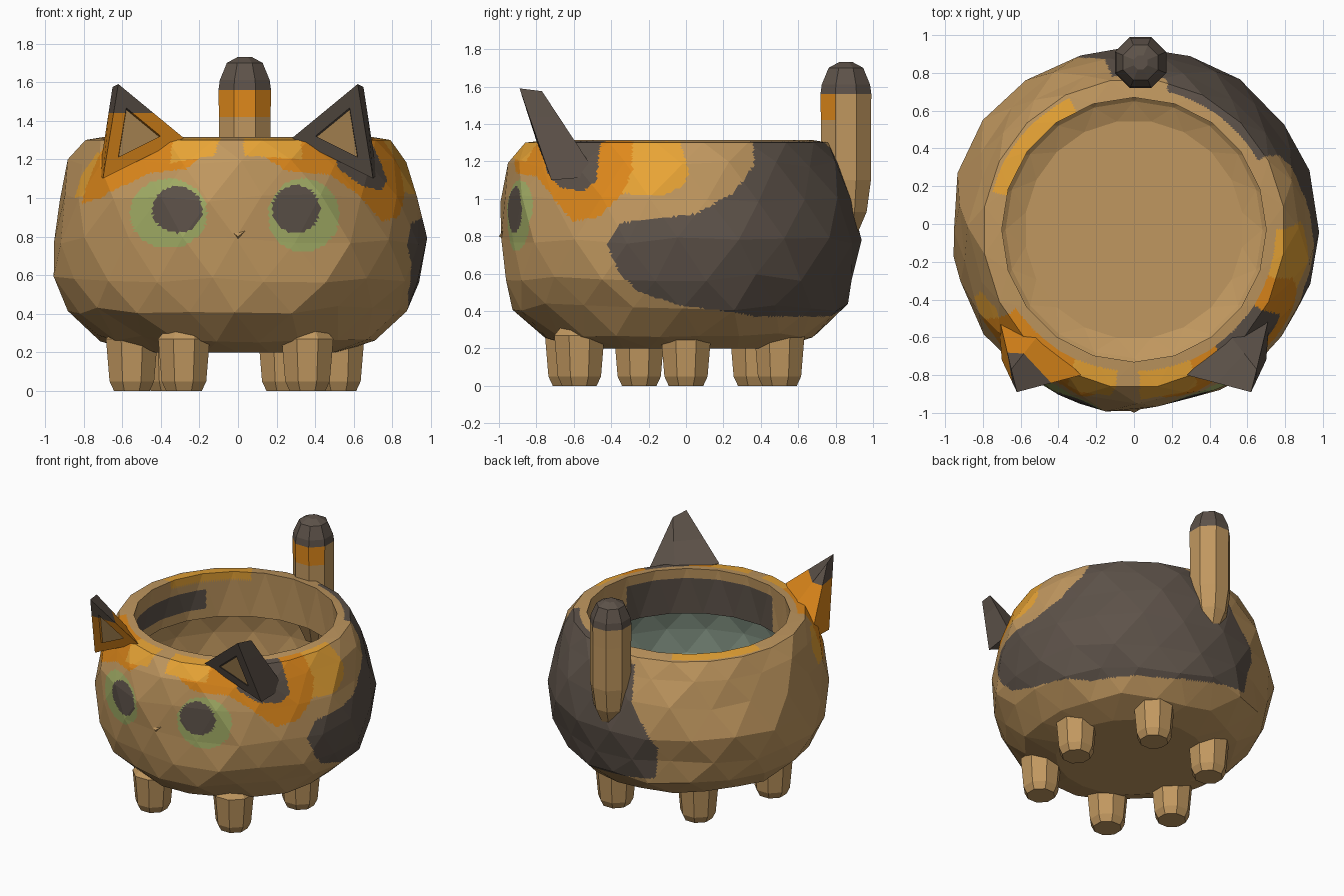
import bpy, bmesh, math, random
from mathutils import Vector

random.seed(4)
cube = bpy.data.objects.get("Cube")
if cube:
    bpy.data.objects.remove(cube)

COLOURS = {
    "tan": (0.53, 0.312, 0.115),
    "charcoal": (0.11, 0.085, 0.067),
    "orange": (0.74, 0.25, 0.011),
    "amber": (0.80, 0.37, 0.036),
    "eye green": (0.37, 0.43, 0.135),
    "grey green": (0.23, 0.30, 0.235),
}
NAMES = list(COLOURS)
MATERIALS = []
for name, rgb in COLOURS.items():
    mat = bpy.data.materials.new(name)
    mat.use_nodes = True
    mat.diffuse_color = (*rgb, 1)
    mat.node_tree.nodes["Principled BSDF"].inputs["Base Color"].default_value = (*rgb, 1)
    MATERIALS.append(mat)


def finish(bm, name, colour_rule):
    """Turn a bmesh into an object, colouring each face by a rule."""
    bmesh.ops.recalc_face_normals(bm, faces=bm.faces)
    bm.normal_update()
    for face in bm.faces:
        face.material_index = NAMES.index(colour_rule(face))
    mesh = bpy.data.meshes.new(name)
    bm.to_mesh(mesh)
    bm.free()
    for mat in MATERIALS:
        mesh.materials.append(mat)
    obj = bpy.data.objects.new(name, mesh)
    bpy.context.collection.objects.link(obj)


def lathe(bm, profile, sides, centre, stagger=False, shape=None):
    """Closed stack of rings (radius, height) about a vertical axis."""
    rings = []
    for k, (radius, z) in enumerate(profile):
        shift = 0.5 * (k % 2) if stagger else 0.5
        ring = []
        for i in range(sides):
            a = math.tau * (i + shift) / sides
            p = Vector((radius * math.cos(a), radius * math.sin(a), z))
            ring.append(bm.verts.new((shape(p, k) if shape else p) + centre))
        rings.append(ring)
    for k in range(len(rings) - 1):
        low, high = rings[k], rings[k + 1]
        for i in range(sides):
            j = (i + 1) % sides
            if not stagger:
                bm.faces.new((low[i], low[j], high[j], high[i]))
            elif k % 2:
                bm.faces.new((low[i], high[j], high[i]))
                bm.faces.new((low[i], low[j], high[j]))
            else:
                bm.faces.new((low[i], low[j], high[i]))
                bm.faces.new((low[j], high[j], high[i]))
    bm.faces.new(rings[0])
    bm.faces.new(rings[-1])


def in_polygon(u, v, points):
    inside = False
    for (a, b), (c, d) in zip(points, points[1:] + points[:1]):
        if (b > v) != (d > v) and u < a + (v - b) * (c - a) / (d - b):
            inside = not inside
    return inside


# Coat patches as outlines of (degrees round from the front, height)
PATCHES = [
    ("charcoal", [(66, .76), (70, .87), (95, .92), (108, 1.03), (117, 1.18), (121, 1.4), (163, 1.4),
                  (168, 1.27), (188, 1.25), (190, 1), (202, .7), (200, .45), (160, .37), (120, .37),
                  (90, .43), (76, .5), (70, .6)]),
    ("amber", [(65, 1.03), (85, 1.02), (91, 1.07), (93, 1.15), (88, 1.4), (65, 1.4)]),
    ("orange", [(8, 1.22), (16, 1.14), (32, 1.12), (42, 1.02), (52, .88), (62, .9),
                (70, 1.02), (73, 1.15), (70, 1.4), (20, 1.4)]),
    ("amber", [(2, 1.22), (22, 1.2), (24, 1.4), (2, 1.4)]),
    ("charcoal", [(36, 1.15), (45, 1.06), (55, 1.04), (60, 1.1), (57, 1.4), (34, 1.4)]),
    ("amber", [(-67, 1), (-55, 1.02), (-50, 1.2), (-60, 1.24), (-68, 1.12)]),
    ("orange", [(-60, .97), (-50, 1), (-30, 1.13), (-17, 1.15), (-13, 1.2), (-25, 1.4), (-55, 1.4)]),
    ("amber", [(-23, 1.18), (-8, 1.22), (-5, 1.4), (-25, 1.4)]),
]
# Eye and pupil ellipses: colour, x, z, half width, half height
EYES = [
    ("eye green", -.36, .92, .20, .18), ("charcoal", -.315, .94, .13, .12),
    ("eye green", .34, .91, .185, .19), ("charcoal", .30, .94, .125, .125),
]


def body_colour(face):
    c, n = face.calc_center_median(), face.normal
    x, y, z = c.x, c.y + 0.03, c.z
    radius = math.hypot(x, y)
    angle = math.degrees(math.atan2(x, -y))
    if angle < -157:
        angle += 360
    # Rim streak
    if z > 1.25 and -154 < angle < -105 and radius < 0.775:
        return "amber"
    # Inside walls
    if n.x * x + n.y * y < -0.3 * radius:
        if n.z > 0.5:
            return "tan"
        if -20 < angle < 72:
            return "grey green" if z < 0.96 else "charcoal" if z < 1.24 else "tan"
        return "charcoal" if -128 < angle < -70 and 1.04 < z < 1.19 else "tan"
    colour = "tan"
    if radius > 0.75:
        for patch, outline in PATCHES:
            if in_polygon(angle, z, outline):
                colour = patch
    if y < 0:
        for paint, ex, ez, w, h in EYES:
            if ((x - ex) / w) ** 2 + ((z - ez) / h) ** 2 < 1:
                colour = paint
    return colour


OUTER_RINGS = 8


def body_shape(p, ring):
    """Flatten the face, tuck in the lower back and roughen the outer facets."""
    if ring < OUTER_RINGS:
        if p.y < 0 and 0.9 < p.z < 1.31:
            p.y *= 1.05
        elif p.y < 0 and p.z > 0.7:
            p.y *= 0.985
        elif p.y > 0 and 0.5 < p.z < 0.7:
            p.y *= 0.95
        if 0 < ring < OUTER_RINGS - 1:
            p += Vector([random.uniform(-0.02, 0.02) for _ in range(3)])
    return p


# Hollow bowl body with an inner lip, finely split so the patches have clean borders
bm = bmesh.new()
lathe(bm, [(.52, .2), (.73, .27), (.88, .42), (.96, .58), (.965, .78), (.92, 1), (.865, 1.18),
           (.80, 1.30), (.70, 1.315), (.715, .97), (.84, .94), (.87, .78), (.86, .6), (.79, .46),
           (.68, .36), (.58, .32)],
      20, Vector((0, -0.03, 0)), stagger=True, shape=body_shape)
edges = list({e for f in bm.faces if len(f.verts) == 3 for e in f.edges})
bmesh.ops.subdivide_edges(bm, edges=edges, cuts=13, use_grid_fill=True)
finish(bm, "bowl_body", body_colour)

# Six stubby legs
LEGS = [(-.28, -.62), (.36, -.57), (.52, 0), (.24, .5), (-.36, .37), (-.55, -.25)]
for number, (x, y) in enumerate(LEGS):
    bm = bmesh.new()
    lathe(bm, [(.10, 0), (.125, .05), (.145, .27), (.11, .31)], 8, Vector((x, y, 0)))
    finish(bm, "leg_%d" % (number + 1), lambda f: "tan")


# Upright tail with a banded tip
def tail_colour(face):
    c = face.calc_center_median()
    if c.z > 1.55:
        return "charcoal"
    return "orange" if c.z > 1.42 and c.y < 0.83 else "tan"


bm = bmesh.new()
lathe(bm, [(.06, .80), (.12, .93), (.145, 1.1), (.145, 1.42), (.147, 1.56), (.14, 1.61),
           (.10, 1.70), (.04, 1.73)], 8, Vector((.035, .855, 0)))
finish(bm, "tail", tail_colour)


# Ears: forward-leaning wedges with a sunken inner triangle
def make_ear(name, side, base_colour):
    front = [(.28, -.80, 1.31), (.62, -.89, 1.59), (.70, -.72, 1.10)]
    back = [(.50, -.58, 1.27), (.65, -.77, 1.575), (.72, -.47, 1.12)]
    middle = sum((Vector(p) for p in front), Vector()) / 3
    rim = [Vector(p).lerp(middle, 0.48) for p in front]
    sunken = [p + Vector((0, 0.02, -0.01)) for p in rim]
    bm = bmesh.new()
    loops = [[bm.verts.new((x * side, y, z)) for x, y, z in tri]
             for tri in (back, front, rim, sunken)]
    bm.faces.new(loops[0])
    inner = bm.faces.new(loops[-1])
    for low, high in zip(loops, loops[1:]):
        for i in range(3):
            j = (i + 1) % 3
            bm.faces.new((low[i], low[j], high[j], high[i]))
    # Mark the sunken face so the cut below keeps it known
    inner.material_index = 1
    bmesh.ops.bisect_plane(bm, geom=bm.verts[:] + bm.edges[:] + bm.faces[:],
                           plane_co=(0, 0, 1.44), plane_no=(0, 0, 1))

    def rule(part):
        if part.material_index == 1:
            return "tan"
        return "charcoal" if part.calc_center_median().z > 1.44 else base_colour

    finish(bm, name, rule)


make_ear("left_ear", 1, "charcoal")
make_ear("right_ear", -1, "orange")

# Small wedge nose
bm = bmesh.new()
tip = bm.verts.new((0, -1.0, .80))
base = [bm.verts.new(p) for p in ((-.09, -.95, .87), (.09, -.95, .87), (0, -.95, .76))]
bm.faces.new(base)
for i in range(3):
    bm.faces.new((base[i], base[(i + 1) % 3], tip))
finish(bm, "nose", lambda f: "tan")
